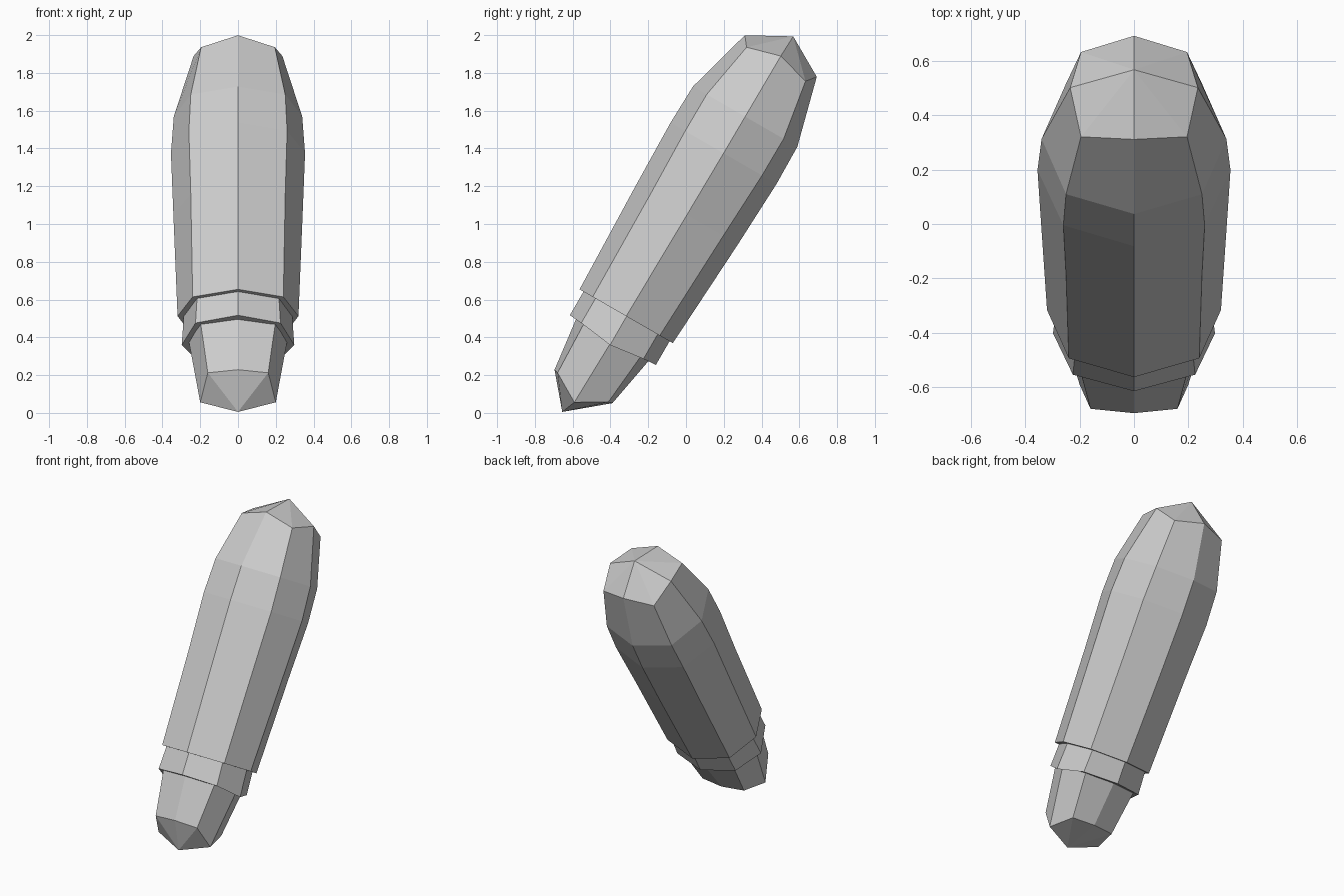
import bpy, bmesh, math
from mathutils import Vector

cube = bpy.data.objects.get("Cube")
if cube:
    bpy.data.objects.remove(cube, do_unlink=True)

gray = bpy.data.materials.new("plain gray")
gray.use_nodes = True
COLOR = (0.6, 0.6, 0.6, 1)
gray.diffuse_color = COLOR
gray.node_tree.nodes["Principled BSDF"].inputs["Base Color"].default_value = COLOR

TILT = math.radians(30)
AXIS = Vector((0, math.sin(TILT), math.cos(TILT)))
BACK = Vector((0, math.cos(TILT), -math.sin(TILT)))


def place(x, t, s):
    """Point at side offset x, back offset t and height s along the leaning axis."""
    return Vector((x, 0, 0)) + BACK * t + AXIS * s


def ring(bm, s, t, depth, side, dx, dt, drop_side=0, drop_diag=0):
    """Eight-sided ring with its corners at front, sides, back and diagonals."""
    pts = [(0, -depth, 0), (dx, -dt, drop_diag), (side, 0, drop_side), (dx, dt, drop_diag),
           (0, depth, 0), (-dx, dt, drop_diag), (-side, 0, drop_side), (-dx, -dt, drop_diag)]
    return [bm.verts.new(place(x, t + y, s - d)) for x, y, d in pts]


def loft(name, rings, bottom=None, top=None):
    """Join rings from bottom to top; each end is a fan to a pole or a flat lid."""
    bm = bmesh.new()
    loops = [ring(bm, *r) for r in rings]
    for a, b in zip(loops, loops[1:]):
        for i in range(8):
            j = (i + 1) % 8
            bm.faces.new((a[i], a[j], b[j], b[i]))
    for loop, pole in ((loops[0], bottom), (loops[-1], top)):
        if pole:
            tip = bm.verts.new(place(0, pole[1], pole[0]))
            for i in range(8):
                bm.faces.new((loop[i], loop[(i + 1) % 8], tip))
        else:
            bm.faces.new(loop)
    bmesh.ops.recalc_face_normals(bm, faces=bm.faces)
    mesh = bpy.data.meshes.new(name)
    bm.to_mesh(mesh)
    bm.free()
    mesh.materials.append(gray)
    obj = bpy.data.objects.new(name, mesh)
    bpy.context.collection.objects.link(obj)


# Long main body with a domed top
loft("body", [
    (0.285, -0.53, 0.285, 0.32, 0.24, 0.205),
    (0.91, -0.52, 0.312, 0.342, 0.25, 0.222),
    (1.29, -0.515, 0.324, 0.355, 0.26, 0.235),
    (1.515, -0.513, 0.319, 0.34, 0.25, 0.235),
    (1.887, -0.51, 0.22, 0.235, 0.195, 0.18, 0, 0.05),
], top=(2.01, -0.505))

# Narrow collar under the body
loft("collar", [
    (0.14, -0.528, 0.263, 0.298, 0.225, 0.19, 0.03, 0.005),
    (0.32, -0.528, 0.263, 0.285, 0.215, 0.19),
])

# Tapered lower end with a blunt point
loft("lower_tip", [
    (-0.15, -0.54, 0.177, 0.2, 0.16, 0.155, 0.097, 0.006),
    (0.16, -0.53, 0.225, 0.265, 0.2, 0.175),
], bottom=(-0.323, -0.57))
